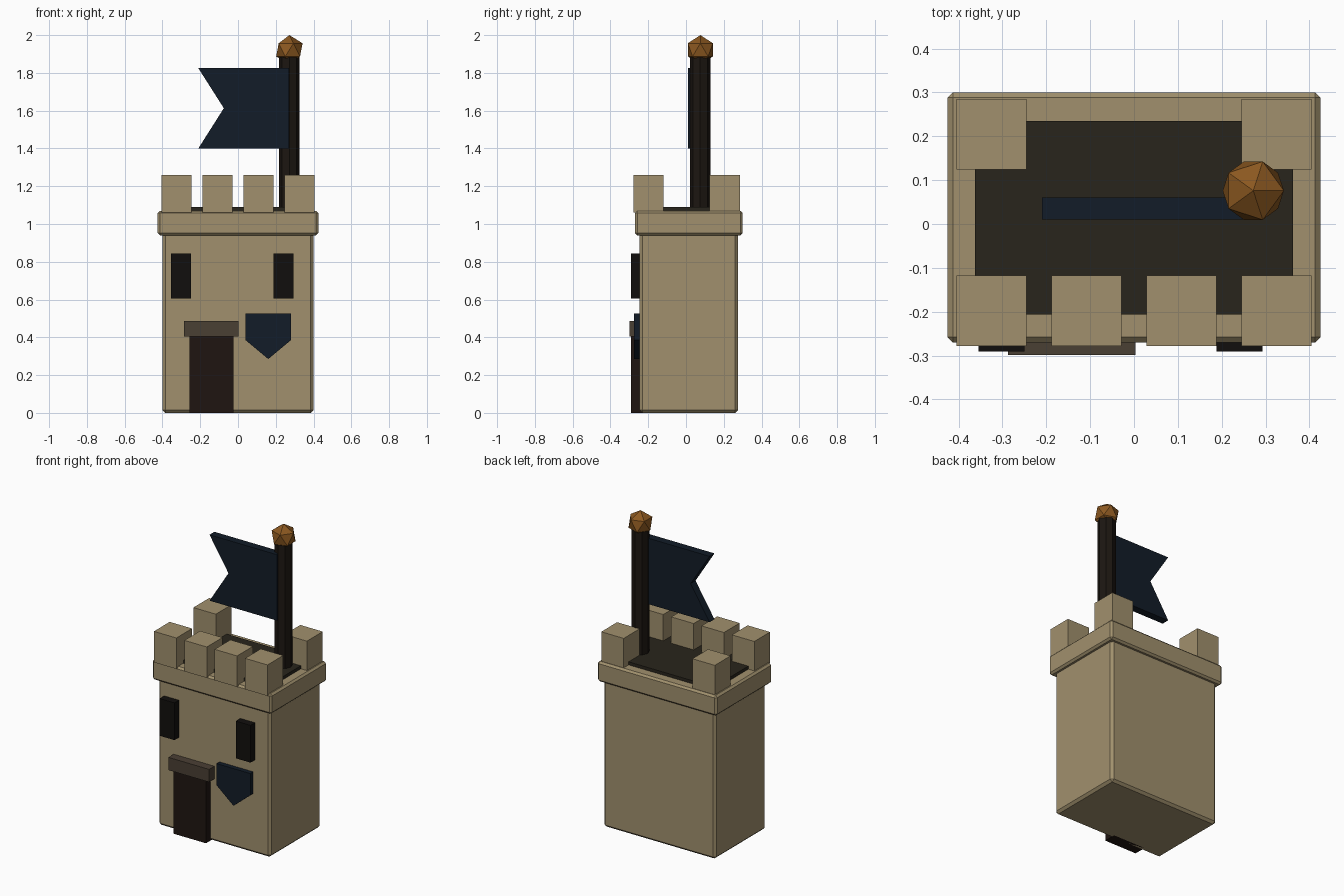
import bpy, bmesh

if "Cube" in bpy.data.objects:
    bpy.data.objects.remove(bpy.data.objects["Cube"])


def material(name, r, g, b):
    m = bpy.data.materials.new(name)
    m.diffuse_color = (r, g, b, 1)
    m.use_nodes = True
    m.node_tree.nodes["Principled BSDF"].inputs["Base Color"].default_value = m.diffuse_color
    return m


STONE = material("sandstone", 0.355, 0.28, 0.154)
LINTEL = material("dark_stone", 0.068, 0.05, 0.034)
ROOF = material("roof", 0.022, 0.018, 0.0116)
WOOD = material("dark_wood", 0.0137, 0.0075, 0.0056)
POLE = material("pole_wood", 0.0115, 0.008, 0.0055)
HOLE = material("window_dark", 0.0056, 0.0048, 0.004)
BLUE = material("navy_cloth", 0.006, 0.0116, 0.021)
GOLD = material("gold", 0.26, 0.098, 0.0145)


def box(name, x, y, z, mat, bevel=0):
    """Box from (min, max) ranges on each axis."""
    bpy.ops.mesh.primitive_cube_add(size=1, location=[sum(r) / 2 for r in (x, y, z)])
    ob = bpy.context.object
    ob.name = name
    ob.scale = [r[1] - r[0] for r in (x, y, z)]
    bpy.ops.object.transform_apply(location=False, rotation=False, scale=True)
    ob.data.materials.append(mat)
    if bevel:
        mod = ob.modifiers.new("bevel", "BEVEL")
        mod.width, mod.segments = bevel, 1
    return ob


def plate(name, profile, y0, y1, mat):
    """Extrude an x-z outline from y0 to y1."""
    bm = bmesh.new()
    face = bm.faces.new([bm.verts.new((x, y0, z)) for x, z in profile])
    ext = bmesh.ops.extrude_face_region(bm, geom=[face])
    verts = [v for v in ext["geom"] if isinstance(v, bmesh.types.BMVert)]
    bmesh.ops.translate(bm, verts=verts, vec=(0, y1 - y0, 0))
    bmesh.ops.recalc_face_normals(bm, faces=bm.faces)
    me = bpy.data.meshes.new(name)
    bm.to_mesh(me)
    bm.free()
    me.materials.append(mat)
    ob = bpy.data.objects.new(name, me)
    bpy.context.collection.objects.link(ob)


# Tower walls, parapet band and roof deck
box("tower_body", (-0.4, 0.4), (-0.245, 0.275), (0, 0.96), STONE, 0.015)
box("parapet_band", (-0.425, 0.425), (-0.27, 0.30), (0.94, 1.07), STONE, 0.012)
box("roof_deck", (-0.362, 0.362), (-0.206, 0.235), (1.03, 1.09), ROOF)

# Battlements: four along the front, two on the back corners
for i, cx in enumerate((-0.325, -0.108, 0.108, 0.325)):
    box(f"front_merlon_{i}", (cx - 0.08, cx + 0.08), (-0.278, -0.118), (1.06, 1.26), STONE)
for side, cx in (("left", -0.325), ("right", 0.325)):
    box(f"back_merlon_{side}", (cx - 0.08, cx + 0.08), (0.124, 0.285), (1.06, 1.26), STONE)

# Door with lintel, and two windows
box("door", (-0.257, -0.025), (-0.291, -0.21), (0, 0.405), WOOD)
box("door_lintel", (-0.287, 0.003), (-0.299, -0.20), (0.405, 0.487), LINTEL)
for side, x0 in (("left", -0.355), ("right", 0.188)):
    box(f"window_{side}", (x0, x0 + 0.105), (-0.291, -0.21), (0.605, 0.845), HOLE)

# Wall shield
plate("shield", [(0.04, 0.525), (0.28, 0.525), (0.28, 0.385), (0.16, 0.285), (0.04, 0.385)],
      -0.275, -0.225, BLUE)

# Flagpole, finial and swallow-tailed flag
bpy.ops.mesh.primitive_cylinder_add(vertices=8, radius=0.054, depth=0.85, location=(0.272, 0.075, 1.475))
bpy.context.object.name = "flagpole"
bpy.context.object.data.materials.append(POLE)
bpy.ops.mesh.primitive_ico_sphere_add(subdivisions=1, radius=0.078, location=(0.272, 0.076, 1.922))
bpy.context.object.name = "pole_finial"
bpy.context.object.data.materials.append(GOLD)
plate("flag", [(0.27, 1.825), (-0.21, 1.825), (-0.075, 1.613), (-0.21, 1.4), (0.27, 1.4)],
      0.01, 0.06, BLUE)
